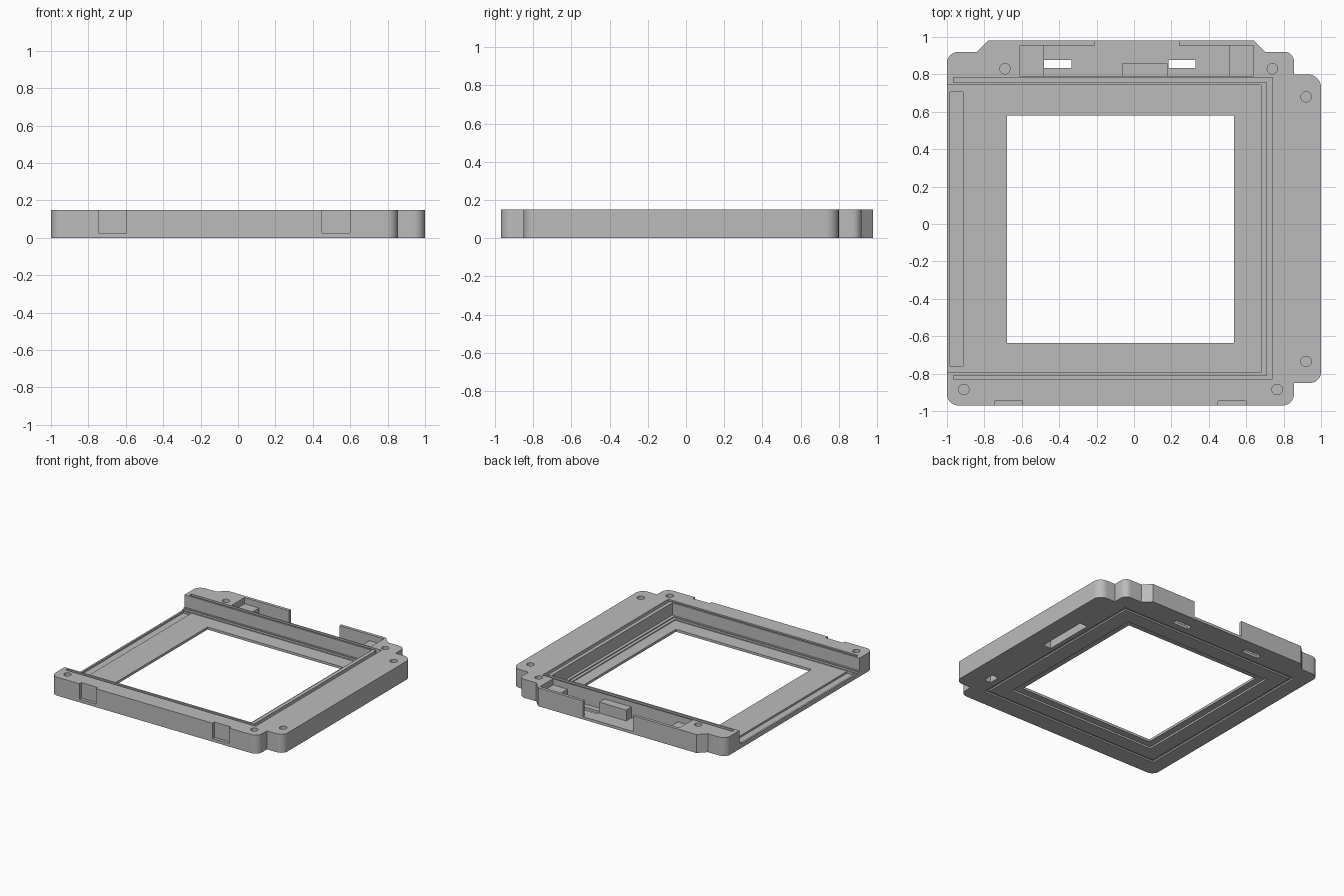
import bpy, bmesh, math
from mathutils import Vector

if "Cube" in bpy.data.objects:
    bpy.data.objects.remove(bpy.data.objects["Cube"], do_unlink=True)

HEIGHT = 0.15
OVER = 0.3      # how far cutters overshoot

grey = bpy.data.materials.new("plain grey")
grey.use_nodes = True
grey.diffuse_color = (0.5, 0.5, 0.5, 1)
grey.node_tree.nodes["Principled BSDF"].inputs["Base Color"].default_value = (0.5, 0.5, 0.5, 1)


def rounded(corners, steps=8):
    """Outline from (x, y, radius) corners, rounding those with a radius."""
    out = []
    for i, (x, y, r) in enumerate(corners):
        p = Vector((x, y))
        if not r:
            out.append(p)
            continue
        a = (Vector(corners[i - 1][:2]) - p).normalized()
        b = (Vector(corners[(i + 1) % len(corners)][:2]) - p).normalized()
        centre = p + (a + b) * r
        for k in range(steps + 1):
            t = k / steps * math.pi / 2
            out.append(centre - b * r * math.cos(t) - a * r * math.sin(t))
    return out


def prism(name, outline, z0, z1):
    bm = bmesh.new()
    face = bm.faces.new([bm.verts.new((p[0], p[1], z0)) for p in outline])
    top = bmesh.ops.extrude_face_region(bm, geom=[face])["geom"]
    bmesh.ops.translate(bm, vec=(0, 0, z1 - z0),
                        verts=[v for v in top if isinstance(v, bmesh.types.BMVert)])
    bmesh.ops.recalc_face_normals(bm, faces=bm.faces)
    mesh = bpy.data.meshes.new(name)
    bm.to_mesh(mesh)
    bm.free()
    obj = bpy.data.objects.new(name, mesh)
    bpy.context.collection.objects.link(obj)
    return obj


def box(name, x0, x1, y0, y1, z0, z1):
    return prism(name, [(x0, y0), (x1, y0), (x1, y1), (x0, y1)], z0, z1)


def cut(target, cutter):
    mod = target.modifiers.new("cut", 'BOOLEAN')
    mod.operation = 'DIFFERENCE'
    mod.solver = 'EXACT'
    mod.object = cutter
    bpy.context.view_layer.update()
    graph = bpy.context.evaluated_depsgraph_get()
    mesh = bpy.data.meshes.new_from_object(target.evaluated_get(graph))
    target.modifiers.clear()
    target.data = mesh
    bpy.data.objects.remove(cutter, do_unlink=True)


def cut_box(*size):
    cut(frame, box("cutter", *size))


def cut_ring(x0, x1, y0, y1, width, z0, z1):
    """Rectangular groove running all the way round."""
    ring = box("cutter", x0, x1, y0, y1, z0, z1)
    cut(ring, box("core", x0 + width, x1 - width, y0 + width, y1 - width, z0 - 1, z1 + 1))
    cut(frame, ring)


# Frame plate with rounded and chamfered corners
frame = prism("frame", rounded([
    (-1, -0.97, 0.06), (0.855, -0.97, 0.06), (0.855, -0.85, 0), (1, -0.85, 0.06),
    (1, 0.80, 0.07), (0.855, 0.80, 0), (0.855, 0.92, 0.05), (0.70, 0.92, 0),
    (0.64, 0.98, 0), (-0.78, 0.98, 0), (-0.84, 0.92, 0), (-1, 0.92, 0.06)]), 0, HEIGHT)

# Stepped tray, open on one side
for x, y0, y1, z in ((0.68, -0.795, 0.742, 0.05),
                     (0.655, -0.78, 0.73, 0.042),
                     (0.63, -0.76, 0.71, 0.035)):
    cut_box(-1 - OVER, x, y0, y1, z, OVER)
cut_box(-0.985, -0.915, -0.758, 0.705, 0.02, OVER)

# Window with a recess round it underneath
cut_box(-0.68, 0.535, -0.635, 0.58, -OVER, OVER)
cut_box(-0.735, 0.59, -0.69, 0.635, -OVER, 0.015)

# Rim groove on top, closed at the open end
cut_box(-0.965, 0.74, -0.83, -0.81, 0.11, OVER)
cut_box(-0.965, 0.74, 0.757, 0.782, 0.11, OVER)
cut_box(0.71, 0.74, -0.82, 0.77, 0.11, OVER)

# Groove and blind slots underneath
cut_ring(-0.88, 0.74, -0.83, 0.78, 0.025, -OVER, 0.012)
cut_box(0.775, 0.845, -0.03, 0.39, -OVER, 0.1)
cut_box(0.79, 0.85, -0.7, -0.61, -OVER, 0.1)

# Connector pocket: deep middle, shallow ends, open gap in the back wall
cut_box(-0.61, 0.64, 0.79, 0.955, 0.1, OVER)
cut_box(-0.48, 0.51, 0.79, 0.955, 0.022, OVER)
cut_box(-0.21, 0.24, 0.9, 1 + OVER, 0.022, OVER)
for x in (-0.48, 0.185):
    cut_box(x, x + 0.145, 0.835, 0.878, -OVER, OVER)

# Front clip notches
for x in (-0.745, 0.45):
    cut_box(x, x + 0.15, -1 - OVER, -0.945, 0.025, OVER)

# Blind screw holes
for x, y in ((-0.69, 0.83), (0.74, 0.83), (0.92, 0.68),
             (0.92, -0.735), (0.765, -0.885), (-0.91, -0.885)):
    circle = [(x + 0.028 * math.cos(k * math.pi / 12), y + 0.028 * math.sin(k * math.pi / 12))
              for k in range(24)]
    cut(frame, prism("cutter", circle, 0.05, OVER))

# Block standing in the pocket
block = box("connector_block", -0.065, 0.18, 0.788, 0.858, 0.02, 0.11)

for obj in (frame, block):
    obj.data.materials.clear()
    obj.data.materials.append(grey)
    bpy.ops.object.select_all(action='DESELECT')
    obj.select_set(True)
    bpy.context.view_layer.objects.active = obj
    bpy.ops.object.shade_smooth_by_angle(angle=math.radians(30))
